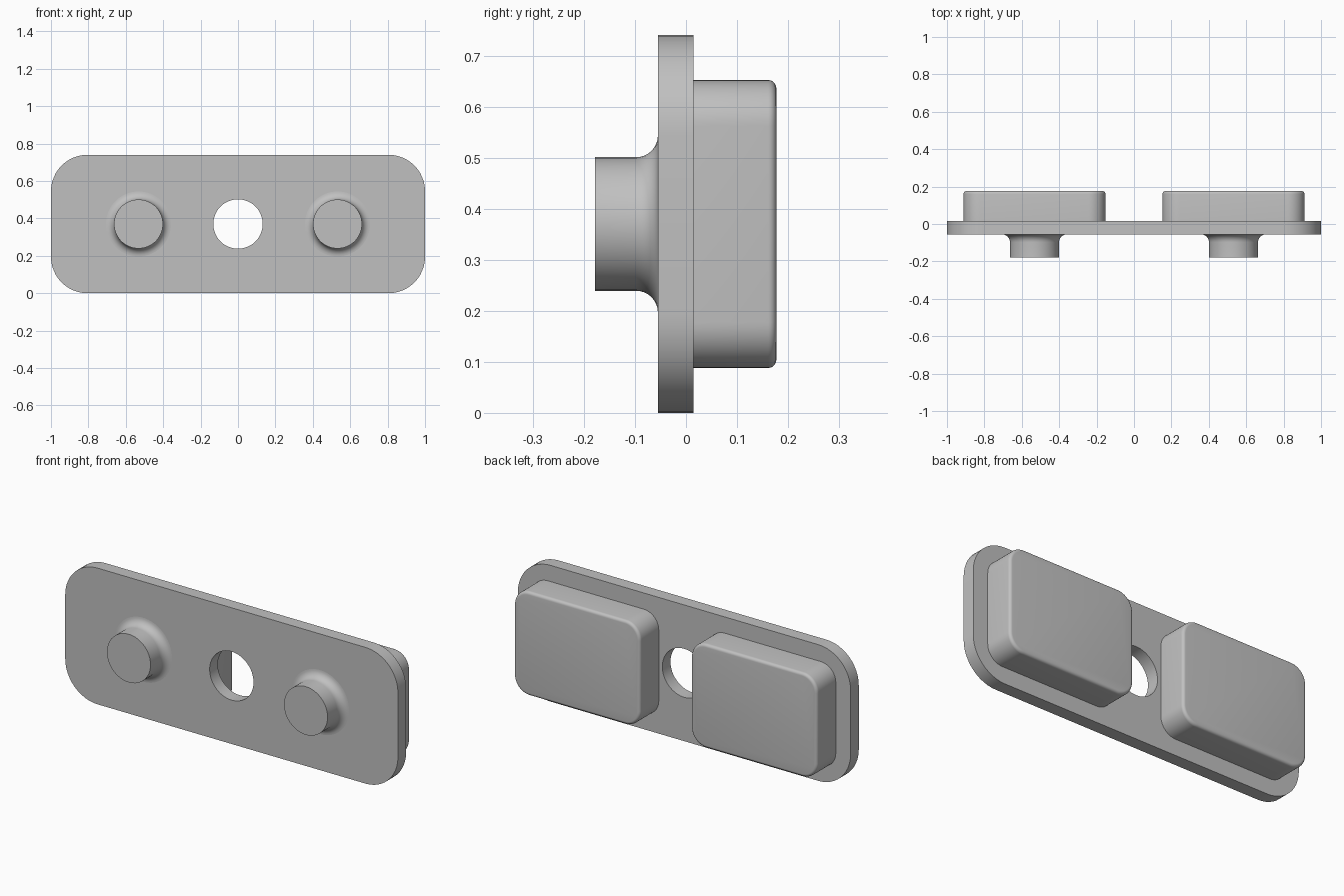
import bpy, bmesh, math

if "Cube" in bpy.data.objects:
    bpy.data.objects.remove(bpy.data.objects["Cube"])

SEG = 12                      # segments per quarter turn
MID_Z = 0.37                  # height of the centre line

grey = bpy.data.materials.new("grey")
grey.diffuse_color = (0.53, 0.53, 0.53, 1)
grey.use_nodes = True
grey.node_tree.nodes["Principled BSDF"].inputs["Base Color"].default_value = grey.diffuse_color


def rounded_rect(cx, y, hx, hz, r):
    """Ring of points around a rounded rectangle at depth y."""
    pts = []
    for q, (sx, sz) in enumerate([(1, 1), (-1, 1), (-1, -1), (1, -1)]):
        for i in range(SEG + 1):
            a = (q + i / SEG) * math.pi / 2
            pts.append((cx + sx * (hx - r) + r * math.cos(a), y,
                        MID_Z + sz * (hz - r) + r * math.sin(a)))
    return pts


def circle(cx, y, r, n=4 * (SEG + 1)):
    """Ring of points around a circle at depth y."""
    return [(cx + r * math.cos((i + 0.5) * math.tau / n), y,
             MID_Z + r * math.sin((i + 0.5) * math.tau / n)) for i in range(n)]


def loft(name, rings, closed=False):
    """Skin a list of rings, capping the ends or joining last to first."""
    bm = bmesh.new()
    loops = [[bm.verts.new(p) for p in ring] for ring in rings]
    pairs = list(zip(loops, loops[1:]))
    if closed:
        pairs.append((loops[-1], loops[0]))
    else:
        bm.faces.new(loops[0])
        bm.faces.new(loops[-1])
    for a, b in pairs:
        n = len(a)
        for i in range(n):
            j = (i + 1) % n
            bm.faces.new((a[i], a[j], b[j], b[i]))
    bmesh.ops.recalc_face_normals(bm, faces=bm.faces)
    mesh = bpy.data.meshes.new(name)
    bm.to_mesh(mesh)
    bm.free()
    mesh.materials.append(grey)
    obj = bpy.data.objects.new(name, mesh)
    bpy.context.collection.objects.link(obj)
    bpy.ops.object.select_all(action='DESELECT')
    obj.select_set(True)
    bpy.context.view_layer.objects.active = obj
    bpy.ops.object.shade_smooth_by_angle(angle=math.radians(30))
    return obj


# Plate with a central through hole
FRONT, BACK = -0.055, 0.015
loft("plate", [rounded_rect(0, FRONT, 1.0, 0.37, 0.195),
               rounded_rect(0, BACK, 1.0, 0.37, 0.195),
               circle(0, BACK, 0.132),
               circle(0, FRONT, 0.132)], closed=True)

for side, cx in (("left", -0.532), ("right", 0.532)):
    # Rear block with softened outer edge
    edge = 0.016
    rings = [rounded_rect(cx, BACK, 0.379, 0.282, 0.09)]
    for i in range(6):
        a = i / 5 * math.pi / 2
        d = edge * (1 - math.cos(a))
        rings.append(rounded_rect(cx, 0.177 - edge + edge * math.sin(a),
                                  0.379 - d, 0.282 - d, 0.09 - d))
    loft(side + "_block", rings)

    # Front peg with a fillet flaring into the plate
    fillet, radius = 0.043, 0.131
    rings = [circle(cx, -0.178, radius)]
    for i in range(9):
        a = i / 8 * math.pi / 2
        rings.append(circle(cx, FRONT - fillet + fillet * math.sin(a),
                            radius + fillet * (1 - math.cos(a))))
    loft(side + "_peg", rings)
